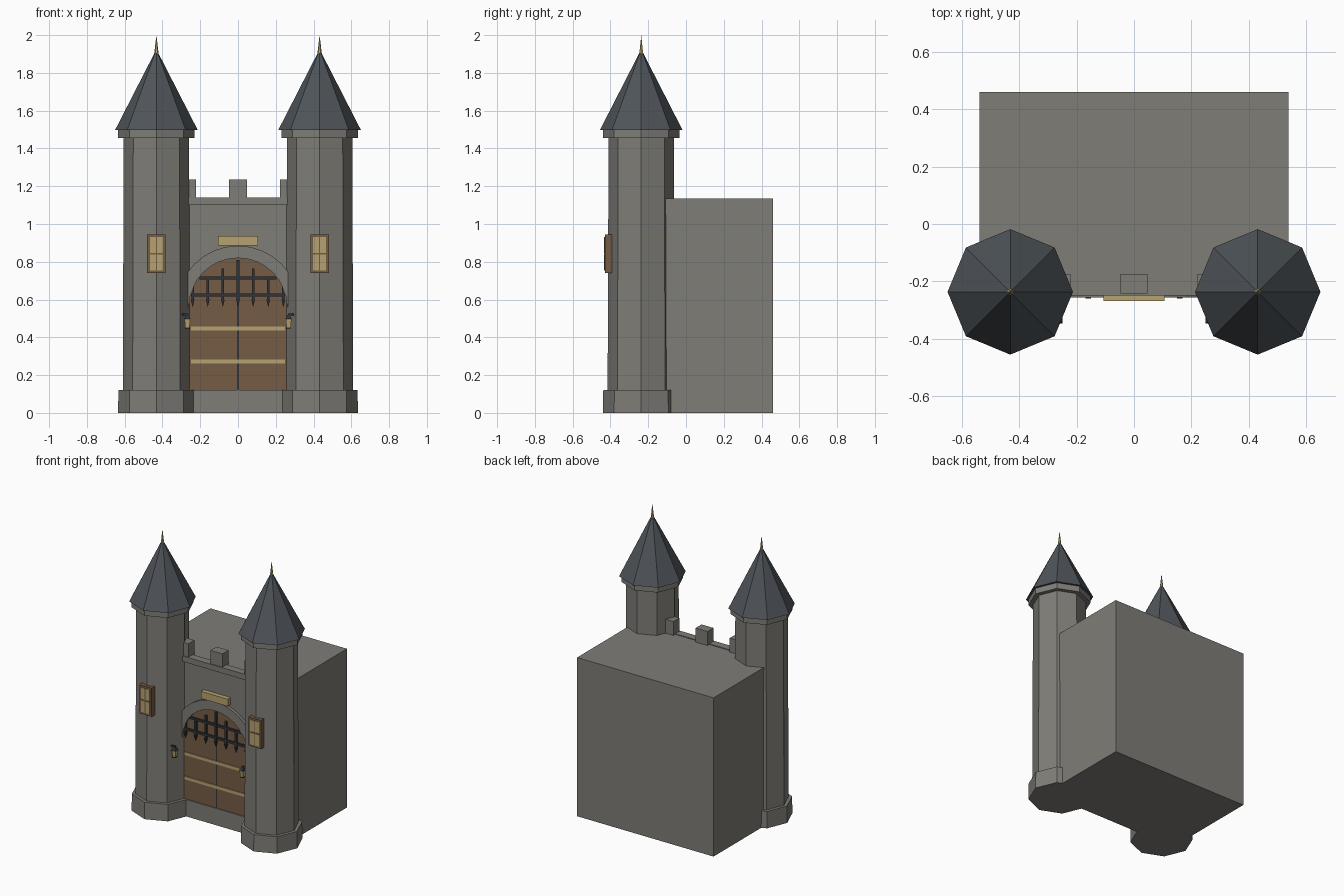
import bpy, bmesh, math
from mathutils import Vector

if "Cube" in bpy.data.objects:
    bpy.data.objects.remove(bpy.data.objects["Cube"])


def material(name, rgb):
    m = bpy.data.materials.new(name)
    m.diffuse_color = (*rgb, 1)
    m.use_nodes = True
    m.node_tree.nodes["Principled BSDF"].inputs["Base Color"].default_value = m.diffuse_color
    return m


STONE = material("grey stone", (0.215, 0.205, 0.185))
SLATE = material("blue slate", (0.078, 0.09, 0.102))
WOOD = material("brown wood", (0.18, 0.107, 0.06))
GOLD = material("warm gold", (0.47, 0.36, 0.16))
IRON = material("dark iron", (0.03, 0.036, 0.042))


def finish(name, bm, mat):
    bmesh.ops.recalc_face_normals(bm, faces=bm.faces)
    me = bpy.data.meshes.new(name)
    bm.to_mesh(me)
    bm.free()
    me.materials.append(mat)
    ob = bpy.data.objects.new(name, me)
    bpy.context.collection.objects.link(ob)
    return ob


def box(name, x, y, z, mat):
    """Box from (min, max) pairs on each axis."""
    bm = bmesh.new()
    bmesh.ops.create_cube(bm, size=1)
    for v in bm.verts:
        v.co = Vector([p[0] if c < 0 else p[1] for c, p in zip(v.co, (x, y, z))])
    return finish(name, bm, mat)


def frustum(name, x, y, z0, z1, r0, r1, mat, sides=8, turn=0.0):
    """Tapered prism standing on z0, first corner on the x axis."""
    bm = bmesh.new()
    rings = []
    for z, r in ((z0, r0), (z1, r1)):
        n = sides if r > 0 else 1
        rings.append([bm.verts.new((x + r * math.cos(turn + math.tau * i / sides),
                                    y + r * math.sin(turn + math.tau * i / sides), z))
                      for i in range(n)])
    a, b = rings
    for i in range(sides):
        j = (i + 1) % sides
        ring = [a[i % len(a)], a[j % len(a)], b[j % len(b)], b[i % len(b)]]
        bm.faces.new(list(dict.fromkeys(ring)))
    for r in rings:
        if len(r) > 2:
            bm.faces.new(r)
    return finish(name, bm, mat)


def slab(name, outline, y0, y1, mat):
    """Extrude an (x, z) outline between two depths."""
    bm = bmesh.new()
    f = bm.faces.new([bm.verts.new((x, y0, z)) for x, z in outline])
    ext = bmesh.ops.extrude_face_region(bm, geom=[f])["geom"]
    bmesh.ops.translate(bm, vec=(0, y1 - y0, 0),
                        verts=[v for v in ext if isinstance(v, bmesh.types.BMVert)])
    return finish(name, bm, mat)


def arc(r, cz, n=16):
    return [(r * math.cos(math.pi * i / n), cz + r * math.sin(math.pi * i / n))
            for i in range(n + 1)]


TX, TY = 0.432, -0.237      # tower centre
SPRING = 0.56               # arch springing height

# Keep and parapet
box("keep", (-0.54, 0.54), (-0.235, 0.46), (0, 1.135), STONE)
box("parapet_band", (-0.30, 0.30), (-0.25, -0.195), (1.10, 1.14), STONE)
for x in (-0.269, 0, 0.269):
    box("merlon", (x - 0.047, x + 0.047), (-0.243, -0.175), (1.13, 1.235), STONE)

# Gate: sill, doors, arch and name-free plaque
box("sill", (-0.30, 0.30), (-0.25, -0.20), (0, 0.12), STONE)
slab("door", [(-0.26, 0.12), (0.26, 0.12)] + arc(0.26, SPRING), -0.242, -0.22, WOOD)
slab("arch", arc(0.325, SPRING) + arc(0.26, SPRING)[::-1], -0.257, -0.22, STONE)
box("door_seam", (-0.004, 0.004), (-0.244, -0.235), (0.12, 0.81), IRON)
for z in (0.272, 0.446):
    box("door_strap", (-0.25, 0.25), (-0.249, -0.235), (z - 0.011, z + 0.011), GOLD)
box("plaque", (-0.107, 0.107), (-0.268, -0.235), (0.885, 0.936), GOLD)

# Portcullis with spiked bars
for i in range(-3, 4):
    x = i * 0.08
    top = 0.81 - 0.58 * abs(x)
    box("portcullis_bar", (x - 0.007, x + 0.007), (-0.256, -0.242), (0.595, top), IRON)
    frustum("portcullis_spike", x, -0.25, 0.56, 0.60, 0, 0.014, IRON, 4, math.pi / 4)
for z, w in ((0.625, 0.25), (0.715, 0.205)):
    box("portcullis_rail", (-w, w), (-0.255, -0.243), (z - 0.008, z + 0.008), IRON)

for s in (-1, 1):
    x = s * TX
    # Tower
    frustum("tower_base", x, TY, 0, 0.12, 0.203, 0.201, STONE)
    frustum("tower_shaft", x, TY, 0.12, 1.46, 0.178, 0.173, STONE)
    frustum("tower_collar", x, TY, 1.455, 1.5, 0.203, 0.203, STONE)
    frustum("tower_roof", x, TY, 1.497, 1.925, 0.219, 0, SLATE)
    frustum("finial", x, TY, 1.90, 2.0, 0.012, 0, GOLD, 6)

    # Window with glazing bars
    box("window_frame", (x - 0.049, x + 0.049), (-0.428, -0.38), (0.74, 0.945), WOOD)
    box("window_pane", (x - 0.035, x + 0.035), (-0.431, -0.42), (0.755, 0.93), GOLD)
    box("window_crossbar", (x - 0.035, x + 0.035), (-0.434, -0.425), (0.838, 0.847), WOOD)
    box("window_mullion", (x - 0.002, x + 0.002), (-0.434, -0.425), (0.755, 0.93), WOOD)

    # Lantern on the inner front face of the tower
    lx, ly = s * 0.268, -0.33
    box("lantern_bracket", sorted((s * 0.30, lx - s * 0.004)), (ly - 0.005, ly + 0.005),
        (0.515, 0.526), IRON)
    frustum("lantern_cap", lx, ly, 0.497, 0.522, 0.025, 0.004, IRON, 4, math.pi / 4)
    frustum("lantern_glass", lx, ly, 0.452, 0.497, 0.016, 0.021, GOLD, 4, math.pi / 4)
    frustum("lantern_foot", lx, ly, 0.446, 0.452, 0.018, 0.018, IRON, 4, math.pi / 4)
